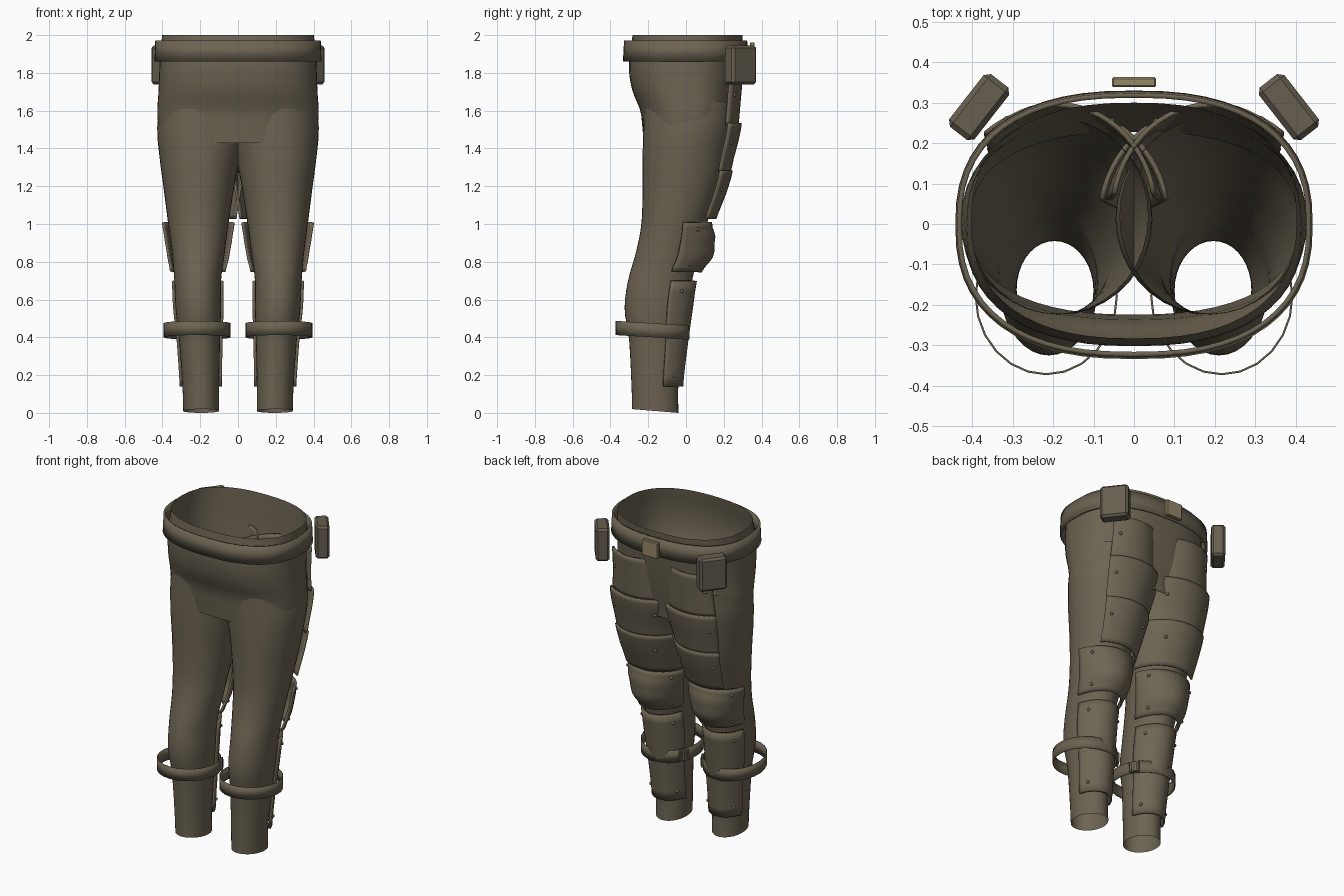
import bpy, bmesh, math
from mathutils import Vector, Matrix

if "Cube" in bpy.data.objects:
    bpy.data.objects.remove(bpy.data.objects["Cube"])


def material(name, rgb):
    m = bpy.data.materials.new(name)
    m.diffuse_color = (*rgb, 1)
    m.use_nodes = True
    m.node_tree.nodes["Principled BSDF"].inputs["Base Color"].default_value = m.diffuse_color
    return m


CLOTH = material("olive brown cloth", (0.150, 0.126, 0.085))
PLATE = material("olive brown plate", (0.156, 0.131, 0.088))
POUCH = material("pouch brown", (0.135, 0.114, 0.080))
TAN = material("tan buckle", (0.30, 0.25, 0.14))
DARK = material("dark slot", (0.05, 0.042, 0.03))

# z: inner x, outer x, back y, front y of one leg
LEG = [(0.0, .10, .29, -.285, -.04), (.15, .10, .295, -.289, -.04), (.4, .095, .312, -.302, -.012),
       (.55, .09, .33, -.325, .01), (.7, .09, .337, -.307, .032), (.85, .07, .35, -.265, .07),
       (1.0, .05, .37, -.236, .11), (1.2, .02, .395, -.23, .18), (1.35, -.01, .415, -.23, .215),
       (1.5, -.045, .428, -.226, .247), (1.65, -.035, .413, -.222, .262), (1.82, -.03, .41, -.22, .275)]
# z: inner x, outer x, back y, front y of the hips
HIPS = [(1.43, -.405, .405, -.224, .228), (1.52, -.422, .422, -.232, .24), (1.6, -.427, .427, -.242, .255),
        (1.7, -.421, .421, -.282, .27), (1.8, -.417, .417, -.301, .283), (1.9, -.412, .412, -.298, .292),
        (2.0, -.402, .402, -.283, .30)]


def section(table, z):
    """Smoothly interpolated cross-section: cx, cy, rx, ry."""
    z = min(max(z, table[0][0]), table[-1][0])
    i = max(k for k in range(len(table) - 1) if table[k][0] <= z)
    t = (z - table[i][0]) / (table[i + 1][0] - table[i][0])
    p = [table[min(max(i + k, 0), len(table) - 1)] for k in (-1, 0, 1, 2)]
    a, b, c, d = [.5 * (2 * q[1] + (q[2] - q[0]) * t + (2 * q[0] - 5 * q[1] + 4 * q[2] - q[3]) * t * t
                        + (3 * q[1] - q[0] - 3 * q[2] + q[3]) * t ** 3)
                  for q in ([r[k] for r in p] for k in (1, 2, 3, 4))]
    return (a + b) / 2, (c + d) / 2, (b - a) / 2, (d - c) / 2


def oval(sec, a, n=2.0, ox=0.0, oy=0.0):
    cx, cy, rx, ry = sec
    c, s = math.cos(a), math.sin(a)
    return (cx + (rx + ox) * math.copysign(abs(c) ** (2 / n), c),
            cy + (ry + oy) * math.copysign(abs(s) ** (2 / n), s))


def finish(name, bm, mat, mirror=False, thick=0, bevel=0, smooth=True):
    me = bpy.data.meshes.new(name)
    bm.to_mesh(me)
    bm.free()
    me.materials.append(mat)
    ob = bpy.data.objects.new(name, me)
    bpy.context.collection.objects.link(ob)
    if thick:
        m = ob.modifiers.new("thickness", 'SOLIDIFY')
        m.thickness, m.offset = thick, 1
    if bevel:
        ob.modifiers.new("bevel", 'BEVEL').width = bevel
    if mirror:
        ob.modifiers.new("mirror", 'MIRROR').use_mirror_merge = False
    if smooth:
        bpy.ops.object.select_all(action='DESELECT')
        ob.select_set(True)
        bpy.context.view_layer.objects.active = ob
        bpy.ops.object.shade_smooth_by_angle(angle=math.radians(40))
    return ob


def sheet(name, fn, a0, a1, na, nz, mat, **kw):
    """Curved sheet from fn(angle, t); closes itself for a full turn."""
    closed = a1 - a0 >= 360
    bm = bmesh.new()
    cols = na if closed else na + 1
    grid = [[bm.verts.new(fn(math.radians(a0 + (a1 - a0) * i / na), j / nz)) for i in range(cols)]
            for j in range(nz + 1)]
    for j in range(nz):
        for i in range(na):
            k = (i + 1) % cols
            bm.faces.new((grid[j][i], grid[j][k], grid[j + 1][k], grid[j + 1][i]))
    return finish(name, bm, mat, **kw)


def box(name, size, rot, loc, mat, **kw):
    bm = bmesh.new()
    bmesh.ops.create_cube(bm, size=1)
    bmesh.ops.transform(bm, verts=bm.verts, matrix=Matrix.Translation(loc)
                        @ Matrix.Rotation(math.radians(rot), 4, 'Z') @ Matrix.Diagonal((*size, 1)))
    return finish(name, bm, mat, smooth=False, **kw)


def plate(name, z0, z1, a0, a1, offs, rivets):
    """Armour plate hugging the leg; offs lists (x, y) stand-off from bottom to top."""
    def fn(a, t):
        f = t * (len(offs) - 1)
        i = min(int(f), len(offs) - 2)
        f -= i
        f = f * f * (3 - 2 * f)
        ox, oy = (offs[i][k] * (1 - f) + offs[i + 1][k] * f for k in (0, 1))
        z = z0 + (z1 - z0) * t
        return (*oval(section(LEG, z), a, 2, ox, oy), z)
    sheet(name, fn, a0, a1, 20, 10, PLATE, mirror=True, thick=.012)
    bm = bmesh.new()
    for a, t in rivets:
        p = Vector(fn(math.radians(a), t))
        out = Vector((math.cos(math.radians(a)), math.sin(math.radians(a)), 0))
        bmesh.ops.create_uvsphere(bm, u_segments=10, v_segments=6, radius=.010,
                                  matrix=Matrix.Translation(p + out * .012))
    finish(name + "_rivets", bm, PLATE, mirror=True)


# trouser legs, with a slightly slanted ankle hem
def leg_point(a, t):
    z = .01 + 1.64 * t
    return (*oval(section(LEG, z), a), z - (.01 * math.sin(a) if t == 0 else 0))


sheet("trouser_leg", leg_point, 0, 360, 36, 36, CLOTH, mirror=True)

# hips, open at the waist
sheet("hips", lambda a, t: (*oval(section(HIPS, 1.43 + .57 * t), a, 2.4), 1.43 + .57 * t),
      0, 360, 56, 16, CLOTH)

# belt with centre buckle
sheet("belt", lambda a, t: (*oval((0, -.002, .43 - .004 * t, .32 - .006 * t), a, 2.45), 1.86 + .11 * t),
      0, 360, 56, 1, CLOTH, thick=.012)
box("belt_buckle", (.11, .024, .10), 0, (0, .351, 1.912), TAN, bevel=.004)

# hip pouches
box("hip_pouch", (.165, .08, .205), -52, (.383, .289, 1.842), POUCH, mirror=True, bevel=.013)

# three overlapping thigh plates
for i, (z0, z1, lo, hi) in enumerate([(1.03, 1.285, .030, .034), (1.275, 1.535, .026, .032),
                                      (1.525, 1.79, .016, .016)]):
    plate("thigh_plate_%d" % (i + 1), z0, z1, 50, 170, [(lo, lo), (hi, hi)],
          [(60, .6), (122, .6)])

# domed knee pads
plate("knee_pad", .75, 1.01, 14, 166, [(.012, .03), (.02, .068), (.024, .055), (.026, .014)],
      [(38, .14), (38, .85), (142, .14), (142, .85)])

# shin plates
plate("shin_plate", .14, .70, 18, 162, [(.008, .014), (.008, .014)],
      [(40, .1), (40, .9), (140, .1), (140, .9)])


# calf straps, tilted up toward the calf
def strap_point(a, t):
    x, y = oval((.217, -.178, .172, .191), a)
    return (x, y, .40 - .012 * math.sin(a) + .075 * t)


sheet("calf_strap", strap_point, 0, 360, 24, 1, CLOTH, mirror=True, thick=.005)

# strap buckles with dark slots
A = math.radians(148)
bx, by, bz = strap_point(A, .5)
nrm = Vector((math.cos(A), math.sin(A), 0))
base = Vector((bx, by, bz)) + nrm * .008
box("strap_buckle", (.06, .016, .065), 58, base, PLATE, mirror=True, bevel=.003)
side = Vector((-nrm.y, nrm.x, 0))
for k in (-1, 0, 1):
    box("strap_buckle_slot", (.008, .004, .045), 58, base + nrm * .008 + side * .016 * k, DARK, mirror=True)
